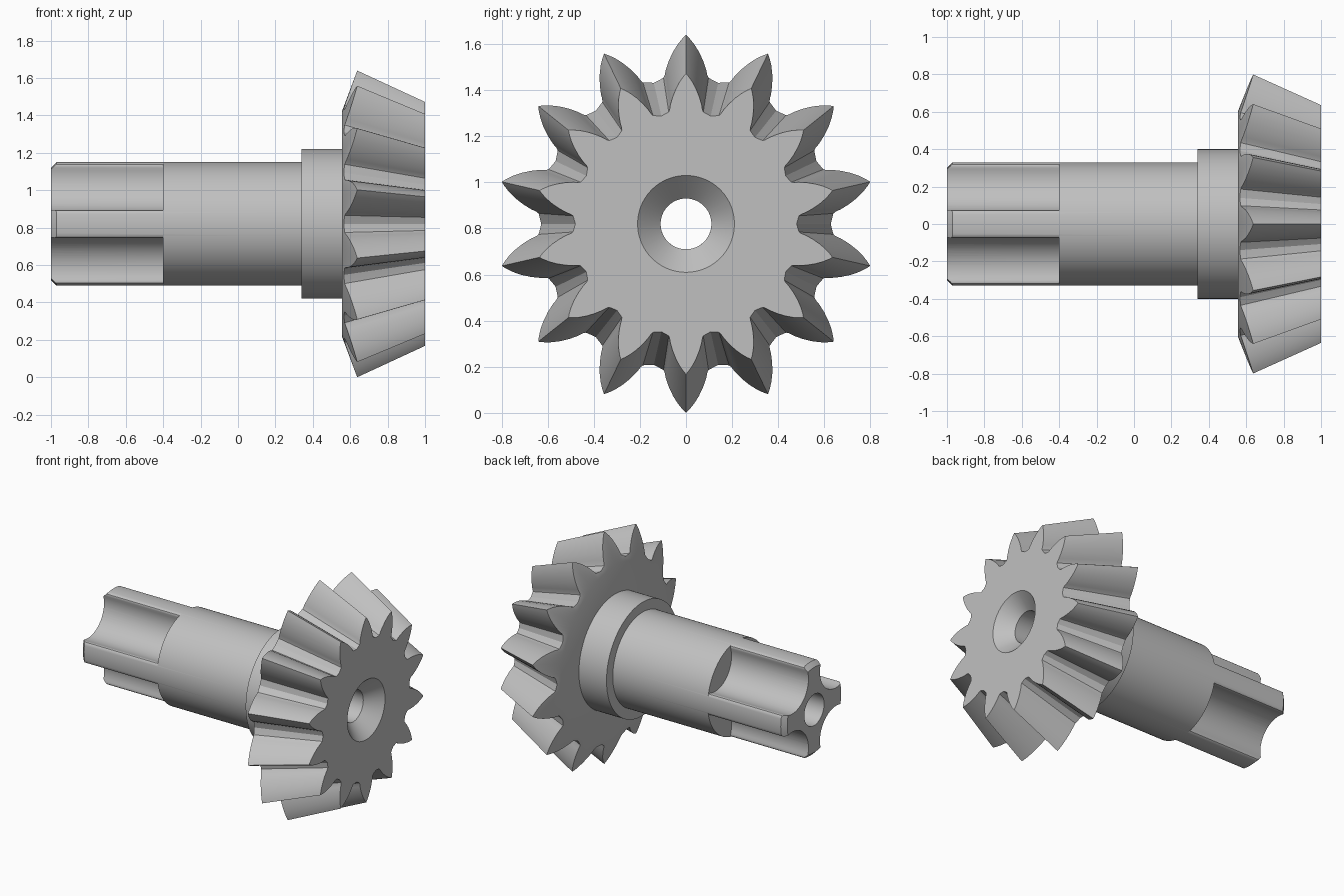
import bpy, bmesh
from math import pi, cos, sin, hypot, atan2, radians

cube = bpy.data.objects.get("Cube")
if cube:
    bpy.data.objects.remove(cube, do_unlink=True)

AXIS_Z = 0.82
TEETH = 14
APEX = 2.41      # where all tooth lines meet on the axis
BACK = 0.555     # rear plane of the gear disc
SLOPE = 0.375    # lean of the tooth heels
DISC = 0.6       # radius of the flat rear disc

steel = bpy.data.materials.new("steel grey")
steel.use_nodes = True
grey = (0.53, 0.53, 0.53, 1)
steel.diffuse_color = grey
bsdf = steel.node_tree.nodes["Principled BSDF"]
bsdf.inputs["Base Color"].default_value = grey
bsdf.inputs["Roughness"].default_value = 0.6


def make_object(name, bm):
    bmesh.ops.recalc_face_normals(bm, faces=bm.faces)
    mesh = bpy.data.meshes.new(name)
    bm.to_mesh(mesh)
    bm.free()
    mesh.materials.append(steel)
    obj = bpy.data.objects.new(name, mesh)
    bpy.context.collection.objects.link(obj)
    return obj


def activate(obj):
    bpy.ops.object.select_all(action='DESELECT')
    obj.select_set(True)
    bpy.context.view_layer.objects.active = obj


def loft(name, rings, closed=True):
    """Join rings of (x, y, z) in order, either back to the start or capped."""
    bm = bmesh.new()
    loops = [[bm.verts.new(p) for p in ring] for ring in rings]
    pairs = list(zip(loops, loops[1:]))
    if closed:
        pairs.append((loops[-1], loops[0]))
    else:
        bm.faces.new(loops[0])
        bm.faces.new(loops[-1])
    for a, b in pairs:
        for i in range(len(a)):
            j = (i + 1) % len(a)
            bm.faces.new((a[i], a[j], b[j], b[i]))
    return make_object(name, bm)


def circle(x, r, angles):
    return [(x, r * sin(a), AXIS_Z + r * cos(a)) for a in angles]


# Shaft with collar, bore and chamfered end
around = [2 * pi * i / 128 for i in range(128)]
profile = [(-1, 0.11), (-1, 0.30), (-0.97, 0.33), (0.34, 0.33),
           (0.34, 0.40), (BACK, 0.40), (BACK, 0.11)]
shaft = loft("splined_shaft", [circle(x, r, around) for x, r in profile])

# Four round flutes with softened lips, leaving a cross of splines
lip = [(0.2715, 0.1665), (0.275, 0.173), (0.2745, 0.181), (0.271, 0.188),
       (0.25, 0.24), (0.6, 0.24)]
arc = [(0.345 + 0.18 * cos(a), 0.18 * sin(a))
       for a in (radians(117 + 126 * i / 24) for i in range(25))]
section = lip[::-1] + arc + [(u, -v) for u, v in lip]
for k in range(4):
    t = pi / 4 + k * pi / 2
    rings = [[(x, u * cos(t) - v * sin(t), AXIS_Z + u * sin(t) + v * cos(t))
              for u, v in section] for x in (-1.1, -0.4)]
    cutter = loft("flute_cutter", rings, closed=False)
    cutter.hide_render = True
    mod = shaft.modifiers.new("flute", 'BOOLEAN')
    mod.operation = 'DIFFERENCE'
    mod.solver = 'EXACT'
    mod.object = cutter
    activate(shaft)
    bpy.ops.object.modifier_apply(modifier=mod.name)
    bpy.data.objects.remove(cutter, do_unlink=True)

# Tooth flank at the front face: radius and half width, tip to root
flank = [(0.652, 0), (0.638, 0.012), (0.615, 0.028), (0.585, 0.044),
         (0.55, 0.058), (0.515, 0.068), (0.496, 0.071), (0.486, 0.075),
         (0.481, 0.083)]
tooth = [(atan2(w, r), hypot(r, w)) for r, w in flank]
tooth += [(pi / TEETH, 0.48)]
tooth = [(-a, r) for a, r in tooth[-2:0:-1]] + tooth
outline = [(a + 2 * pi * k / TEETH, r) for k in range(TEETH) for a, r in tooth]
angles = [a for a, r in outline]


def heel(a, r):
    """Carry a front point away from the apex to the leaning rear cone."""
    k = r / (APEX - 1)
    rr = k * (APEX - BACK + SLOPE * DISC) / (1 + SLOPE * k)
    x = BACK + SLOPE * (rr - DISC)
    return (x, rr * sin(a), AXIS_Z + rr * cos(a))


# Bevel gear with countersunk bore
front = [(1, r * sin(a), AXIS_Z + r * cos(a)) for a, r in outline]
rear = [heel(a, r) for a, r in outline]
gear = loft("bevel_gear", [circle(BACK, 0.11, angles), circle(BACK, DISC, angles),
                           rear, front, circle(1, 0.21, angles),
                           circle(0.9, 0.11, angles)])

for obj in (shaft, gear):
    activate(obj)
    bpy.ops.object.shade_smooth_by_angle(angle=radians(30))
